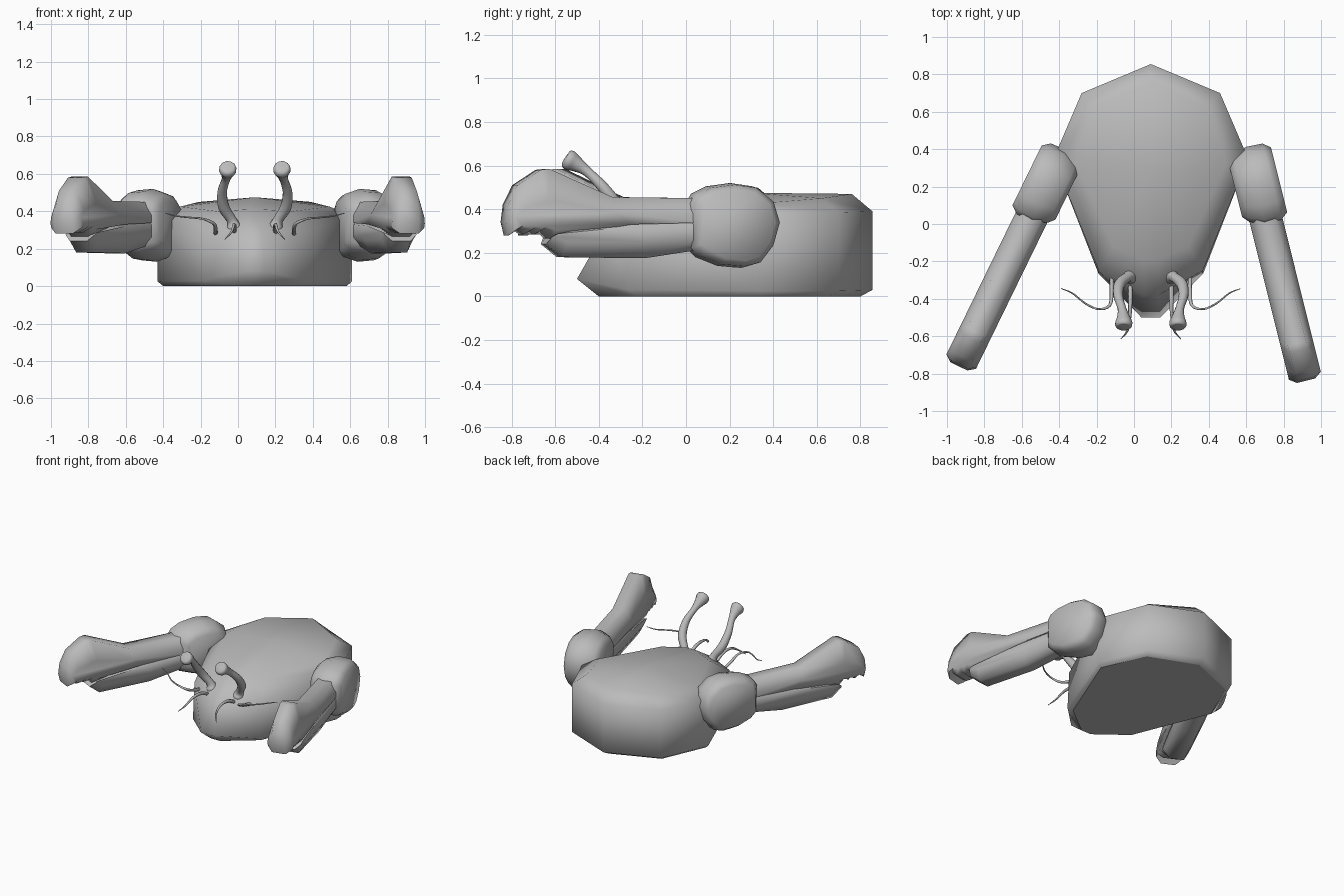
import bpy, bmesh, math
from mathutils import Vector, Matrix

cube = bpy.data.objects.get("Cube")
if cube:
    bpy.data.objects.remove(cube)

grey = bpy.data.materials.new("plain_grey")
grey.use_nodes = True
grey.diffuse_color = (0.5, 0.5, 0.5, 1)
grey.node_tree.nodes["Principled BSDF"].inputs["Base Color"].default_value = (0.5, 0.5, 0.5, 1)

MID = 0.09  # symmetry plane of the body


def loft(name, rings, matrix=Matrix(), apex=None):
    """Skin matching rings of points and close both ends; an apex makes a domed end and a crisp base."""
    bm = bmesh.new()
    rows = [[bm.verts.new(matrix @ Vector(p)) for p in ring] for ring in rings]
    n = len(rows[0])
    for a, b in zip(rows, rows[1:]):
        for i in range(n):
            j = (i + 1) % n
            bm.faces.new((a[i], a[j], b[j], b[i]))
    base = bm.faces.new(rows[0])
    if apex:
        tip = bm.verts.new(matrix @ Vector(apex))
        for i in range(n):
            bm.faces.new((rows[-1][i], rows[-1][(i + 1) % n], tip))
        for edge in base.edges:
            edge.smooth = False
    else:
        bm.faces.new(rows[-1])
    bmesh.ops.recalc_face_normals(bm, faces=bm.faces)
    mesh = bpy.data.meshes.new(name)
    bm.to_mesh(mesh)
    bm.free()
    mesh.materials.append(grey)
    obj = bpy.data.objects.new(name, mesh)
    bpy.context.collection.objects.link(obj)
    bpy.ops.object.select_all(action='DESELECT')
    obj.select_set(True)
    bpy.context.view_layer.objects.active = obj
    bpy.ops.object.shade_smooth_by_angle(angle=math.radians(75), keep_sharp_edges=True)
    return obj


def smooth_path(points, steps=4):
    """Catmull-Rom through (x, y, z, radius) points."""
    p = [Vector(q) for q in points]
    p = [2 * p[0] - p[1]] + p + [2 * p[-1] - p[-2]]
    out = []
    for a, b, c, d in zip(p, p[1:], p[2:], p[3:]):
        for k in range(steps):
            t = k / steps
            out.append(0.5 * (2 * b + (c - a) * t + (2 * a - 5 * b + 4 * c - d) * t ** 2
                              + (3 * b - a - 3 * c + d) * t ** 3))
    return out + [p[-2]]


def tube(name, points, sides, matrix):
    path = smooth_path(points)
    rings = []
    for i, q in enumerate(path):
        ahead, behind = path[min(i + 1, len(path) - 1)], path[max(i - 1, 0)]
        d = (ahead - behind).to_3d().normalized()
        u = d.cross(Vector((1, 0.2, 0.3))).normalized()
        w = d.cross(u)
        rings.append([q.to_3d() + max(q.w, 0.001) * (u * math.cos(a) + w * math.sin(a))
                      for a in (math.tau * k / sides for k in range(sides))])
    return loft(name, rings, matrix)


# Body: half rings from back to front, mirrored across the middle
def body_ring(half):
    return half + [(-x, y, z) for x, y, z in reversed(half) if x > 0]


body = [
    [(0, 0.80, 0), (0.35, 0.66, 0), (0.49, 0.34, 0), (0.26, -0.23, 0), (0.04, -0.40, 0)],
    [(0, 0.855, 0.03), (0.37, 0.70, 0.025), (0.52, 0.35, 0.025), (0.28, -0.265, 0.03), (0.05, -0.5, 0.08)],
    [(0, 0.855, 0.39), (0.37, 0.70, 0.385), (0.52, 0.35, 0.375), (0.278, -0.25, 0.30), (0.04, -0.38, 0.29)],
    [(0, 0.76, 0.47), (0.30, 0.62, 0.45), (0.40, 0.32, 0.425), (0.20, -0.12, 0.40), (0.04, -0.19, 0.41)],
]
loft("body_shell", [body_ring(r) for r in body], Matrix.Translation((MID, 0, 0)), (0, 0.3, 0.475))


# Arms: side profiles (y, z) repeated across x in narrowing layers
upper = [(-0.15, 0.45), (-0.57, 0.455), (-0.87, 0.585), (-0.91, 0.58), (-1.02, 0.51), (-1.065, 0.42),
         (-1.075, 0.34), (-1.06, 0.28), (-1.03, 0.315), (-0.99, 0.285), (-0.96, 0.305), (-0.94, 0.285),
         (-0.91, 0.305), (-0.87, 0.265), (-0.50, 0.33), (-0.15, 0.35)]
lower = [(-0.15, 0.37), (-0.50, 0.35), (-0.86, 0.27), (-0.885, 0.24), (-0.81, 0.18),
         (-0.42, 0.175), (-0.15, 0.215)]
shoulder = [(-0.205, 0.43), (-0.18, 0.47), (-0.11, 0.505), (0, 0.52), (0.1, 0.505), (0.18, 0.44),
            (0.21, 0.34), (0.18, 0.23), (0.12, 0.15), (0.05, 0.13), (-0.06, 0.14), (-0.16, 0.18),
            (-0.2, 0.22)]


def layers(profile, spec, pivot_y, pivot_z):
    return [[(x, pivot_y + (y - pivot_y) * sy, pivot_z + (z - pivot_z) * sz) for y, z in profile]
            for x, sy, sz in spec]


finger = [(-0.088, 0.97, 0.42), (-0.05, 1, 1), (0.05, 1, 1), (0.088, 0.97, 0.42)]
joint = [(-0.12, 0.7, 0.7), (-0.09, 0.86, 0.86), (-0.01, 1.03, 1), (0.08, 1.01, 0.96), (0.12, 0.86, 0.82)]
for side, sign, x, turn in (("left", 1, 0.66, 14), ("right", -1, -0.465, 26)):
    place = (Matrix.Translation((x, 0.205, 0)) @ Matrix.Rotation(math.radians(sign * turn), 4, 'Z')
             @ Matrix.Diagonal((sign, 1, 1, 1)))
    loft(side + "_shoulder", layers(shoulder, joint, 0, 0.325), place)
    loft(side + "_upper_claw", layers(upper, finger, -0.15, 0.33), place)
    loft(side + "_lower_claw", layers(lower, finger, -0.15, 0.30), place)

# Eye stalks and feelers, mirrored across the body middle
stalk = [(0.10, -0.30, 0.27, 0.03), (0.11, -0.28, 0.31, 0.04), (0.125, -0.285, 0.355, 0.027),
         (0.165, -0.32, 0.42, 0.03), (0.175, -0.38, 0.50, 0.026), (0.155, -0.45, 0.57, 0.023),
         (0.147, -0.50, 0.605, 0.036), (0.145, -0.53, 0.622, 0.047), (0.145, -0.55, 0.632, 0.04),
         (0.145, -0.555, 0.635, 0.018)]
long_feeler = [(0.21, -0.24, 0.27, 0.012), (0.21, -0.36, 0.30, 0.011), (0.22, -0.435, 0.335, 0.009),
               (0.28, -0.455, 0.36, 0.006), (0.35, -0.425, 0.367, 0.005), (0.42, -0.37, 0.375, 0.004),
               (0.48, -0.345, 0.39, 0.002)]
short_feeler = [(0.11, -0.28, 0.26, 0.013), (0.11, -0.40, 0.32, 0.012),
                (0.113, -0.50, 0.325, 0.009), (0.125, -0.57, 0.29, 0.006), (0.16, -0.615, 0.25, 0.002)]
for side, sign in (("left", 1), ("right", -1)):
    flip = Matrix.Translation((MID, 0, 0)) @ Matrix.Diagonal((sign, 1, 1, 1))
    tube(side + "_eye_stalk", stalk, 12, flip)
    tube(side + "_long_feeler", long_feeler, 6, flip)
    tube(side + "_short_feeler", short_feeler, 6, flip)
